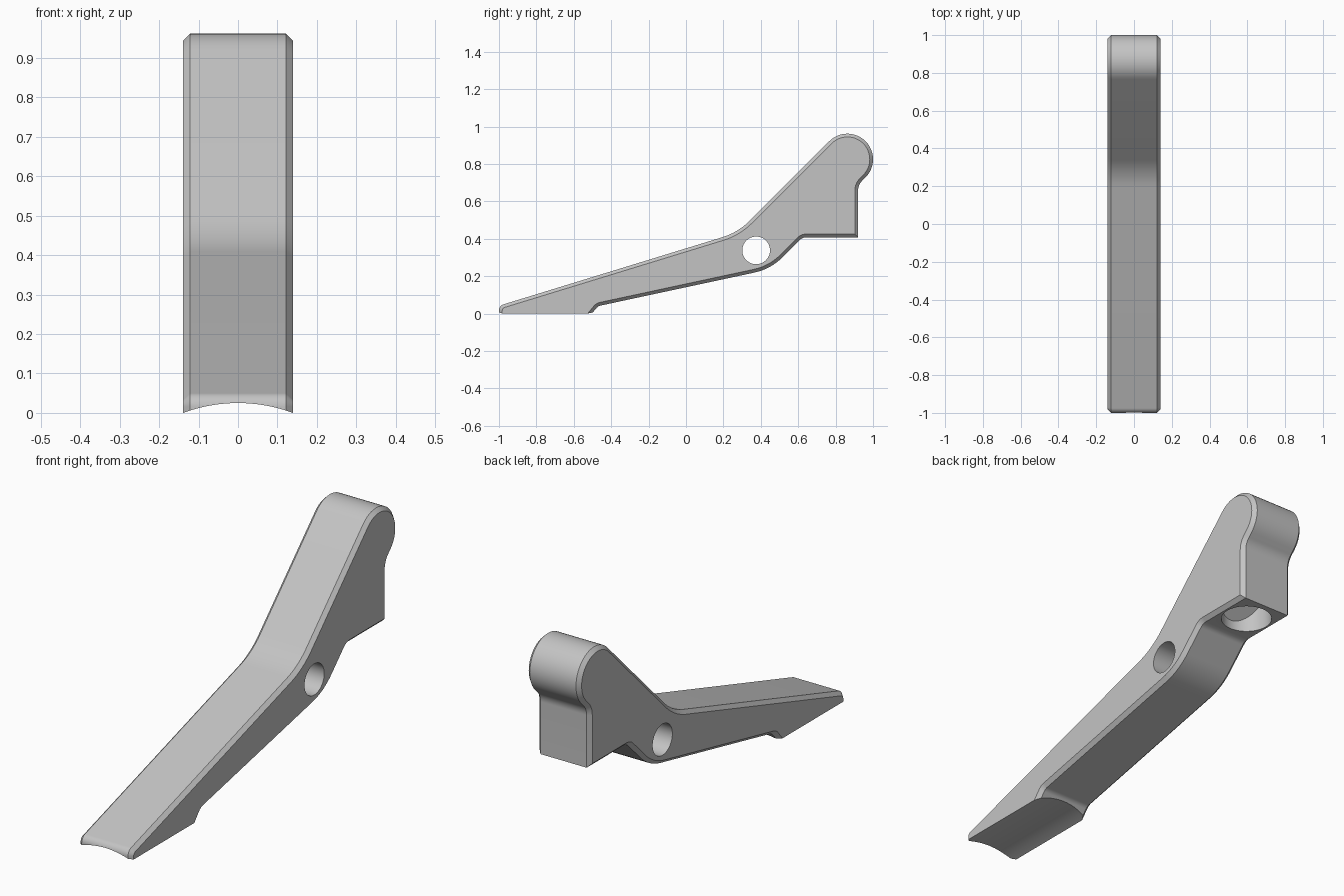
import bpy, bmesh, math
from mathutils import Vector, Matrix

if "Cube" in bpy.data.objects:
    bpy.data.objects.remove(bpy.data.objects["Cube"], do_unlink=True)

HALF_WIDTH = 0.139
CHAMFER = 0.0175

grey = bpy.data.materials.new("plain_grey")
grey.use_nodes = True
grey.diffuse_color = (0.55, 0.55, 0.55, 1)
grey.node_tree.nodes["Principled BSDF"].inputs["Base Color"].default_value = grey.diffuse_color


def make_object(name, bm):
    bmesh.ops.recalc_face_normals(bm, faces=bm.faces)
    mesh = bpy.data.meshes.new(name)
    bm.to_mesh(mesh)
    bm.free()
    mesh.materials.append(grey)
    obj = bpy.data.objects.new(name, mesh)
    bpy.context.collection.objects.link(obj)
    return obj


def fillet(before, corner, after, radius, steps=8):
    """Points of an arc that rounds one corner of the outline."""
    if radius == 0:
        return [corner]
    u, v = (before - corner).normalized(), (after - corner).normalized()
    half = u.angle(v) / 2
    centre = corner + (u + v).normalized() * radius / math.sin(half)
    reach = radius / math.tan(half)
    a, b = corner + u * reach - centre, corner + v * reach - centre
    return [centre + a.lerp(b, i / steps).normalized() * radius for i in range(steps + 1)]


def cylinder(radius, depth, matrix, segments=64):
    bm = bmesh.new()
    bmesh.ops.create_cone(bm, cap_ends=True, segments=segments, radius1=radius,
                          radius2=radius, depth=depth, matrix=matrix)
    return bm


# Side outline (y, z): the corners with their rounding radii
corners = [(-1, -0.05, 0), (-1, 0.042, 0.035), (0.278, 0.434, 0.35)]
knob = Vector((0.863, 0.825))
for i in range(25):
    angle = math.radians(135 - 7.5 * i)
    p = knob + 0.137 * Vector((math.cos(angle), math.sin(angle)))
    corners.append((p.x, p.y, 0))
corners += [(0.92, 0.688, 0.075), (0.92, 0.408, 0), (0.623, 0.408, 0.05),
            (0.453, 0.238, 0.3), (-0.47, 0.04, 0.04), (-0.545, -0.05, 0)]

outline = []
for i, (y, z, r) in enumerate(corners):
    before = Vector(corners[i - 1][:2])
    after = Vector(corners[(i + 1) % len(corners)][:2])
    outline += fillet(before, Vector((y, z)), after, r)

# Lever body: extrude the outline and chamfer both rims
bm = bmesh.new()
cap = bm.faces.new([bm.verts.new((-HALF_WIDTH, p.x, p.y)) for p in outline])
new = bmesh.ops.extrude_face_region(bm, geom=[cap], use_keep_orig=True)["geom"]
bmesh.ops.translate(bm, vec=(2 * HALF_WIDTH, 0, 0),
                    verts=[g for g in new if isinstance(g, bmesh.types.BMVert)])
bmesh.ops.recalc_face_normals(bm, faces=bm.faces)
rims = [e for e in bm.edges if abs(e.verts[0].co.x - e.verts[1].co.x) < 0.001]
bmesh.ops.bevel(bm, geom=rims, offset=CHAMFER, segments=1, affect='EDGES',
                clamp_overlap=False)
# Trim the foot flat at ground level
cut = bmesh.ops.bisect_plane(bm, geom=bm.verts[:] + bm.edges[:] + bm.faces[:],
                             plane_co=(0, 0, 0), plane_no=(0, 0, 1), clear_inner=True)
bmesh.ops.contextual_create(
    bm, geom=[g for g in cut["geom_cut"] if isinstance(g, bmesh.types.BMEdge)])
body = make_object("lever_body", bm)

# Pivot hole straight through the sides
pivot = make_object("pivot_hole_cutter", cylinder(
    0.074, 1, Matrix.Translation((0, 0.375, 0.338)) @ Matrix.Rotation(math.pi / 2, 4, 'Y')))

# Hollow underside of the foot
arch = make_object("foot_arch_cutter", cylinder(
    0.399, 1.2, Matrix.Translation((0, -0.8, -0.374)) @ Matrix.Rotation(math.pi / 2, 4, 'X'), 160))

# Spring pocket under the rear block, its floor parallel to the upper slope
bm = cylinder(0.112, 0.2, Matrix.Translation((0, 0.78, 0.4)))
for v in bm.verts:
    v.co.z = v.co.y - 0.217 if v.co.z > 0.4 else 0.3
pocket = make_object("spring_pocket_cutter", bm)

# Cut the body, then drop the cutters
bpy.context.view_layer.objects.active = body
for cutter in (pivot, arch, pocket):
    cutter.hide_render = True
    mod = body.modifiers.new(cutter.name, 'BOOLEAN')
    mod.operation, mod.solver, mod.object = 'DIFFERENCE', 'EXACT', cutter
    bpy.ops.object.modifier_apply(modifier=mod.name)
    bpy.data.objects.remove(cutter, do_unlink=True)

bpy.ops.object.select_all(action='DESELECT')
body.select_set(True)
bpy.ops.object.shade_smooth_by_angle(angle=math.radians(25))
